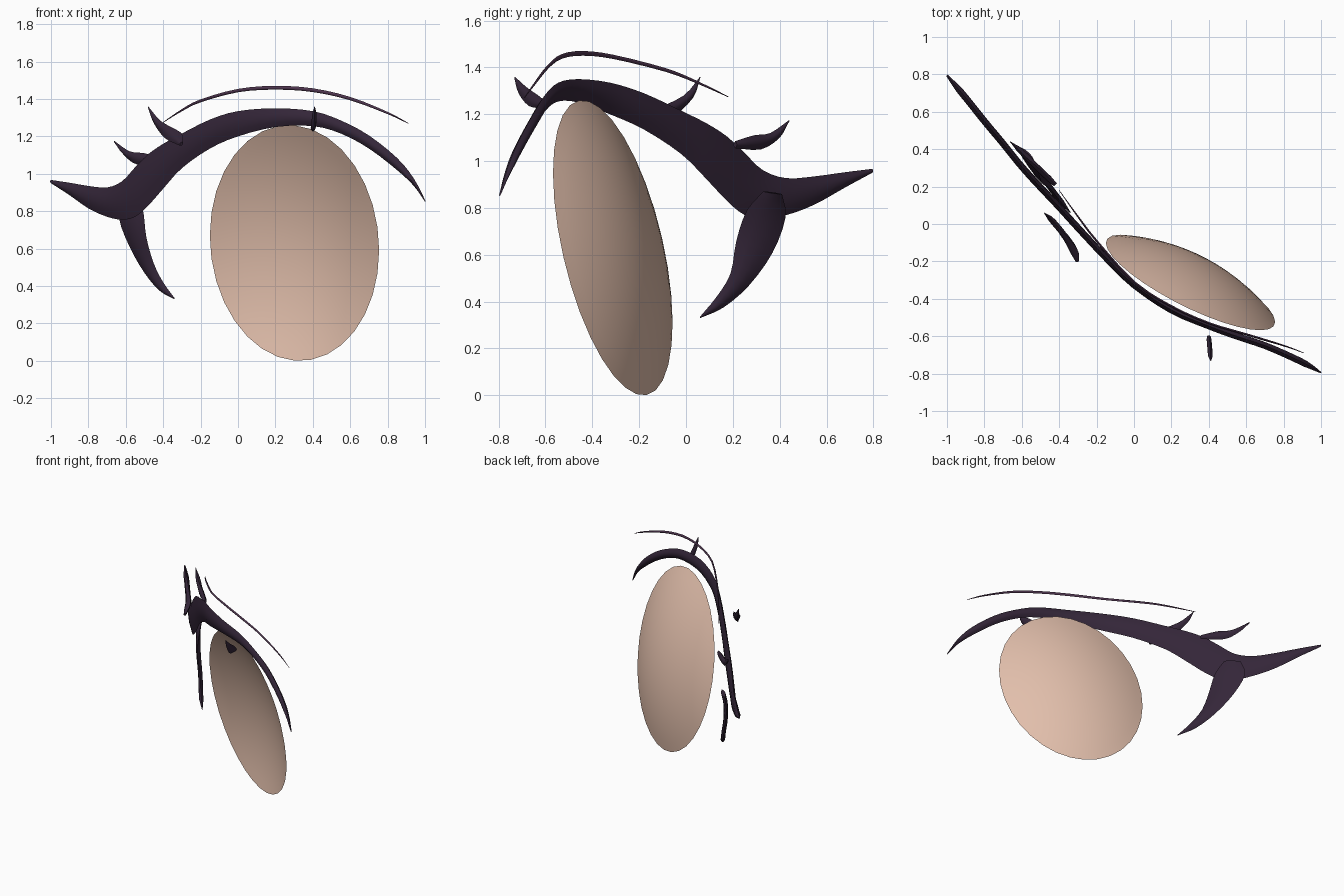
import bpy, bmesh, math
from mathutils import Vector

if "Cube" in bpy.data.objects:
    bpy.data.objects.remove(bpy.data.objects["Cube"])


def material(name, color):
    m = bpy.data.materials.new(name)
    m.diffuse_color = (*color, 1)
    m.use_nodes = True
    m.node_tree.nodes["Principled BSDF"].inputs["Base Color"].default_value = m.diffuse_color
    return m


PLUM = material("dark plum", (0.034, 0.019, 0.040))
MAUVE = material("mauve", (0.075, 0.034, 0.075))
PEACH = material("peach", (0.76, 0.52, 0.41))


def finish(name, bm, mat, angle):
    bmesh.ops.remove_doubles(bm, verts=bm.verts, dist=0.0005)
    bmesh.ops.recalc_face_normals(bm, faces=bm.faces)
    me = bpy.data.meshes.new(name)
    bm.to_mesh(me)
    bm.free()
    me.materials.append(mat)
    ob = bpy.data.objects.new(name, me)
    bpy.context.collection.objects.link(ob)
    bpy.context.view_layer.objects.active = ob
    ob.select_set(True)
    bpy.ops.object.shade_smooth_by_angle(angle=math.radians(angle))
    ob.select_set(False)
    return ob


def smooth_path(pts, steps=3):
    """Catmull-Rom curve through the points."""
    p = [Vector(q) for q in pts]
    p = [2 * p[0] - p[1]] + p + [2 * p[-1] - p[-2]]
    out = []
    for i in range(1, len(p) - 2):
        a, b, c, d = p[i - 1:i + 3]
        for k in range(steps):
            t = k / steps
            out.append(0.5 * (2 * b + (c - a) * t + (2 * a - 5 * b + 4 * c - d) * t * t
                              + (3 * b - a - 3 * c + d) * t ** 3))
    return out + [p[-2]]


def ribbon(name, edge_a, edge_b, thick, mat=PLUM):
    """Tapering blade with a lens section between two edge curves."""
    A, B = smooth_path(edge_a), smooth_path(edge_b)
    mid = [(a + b) / 2 for a, b in zip(A, B)]
    bm = bmesh.new()
    rings = []
    for i, (a, b) in enumerate(zip(A, B)):
        along = mid[min(i + 1, len(mid) - 1)] - mid[max(i - 1, 0)]
        across = b - a
        n = along.cross(across).normalized()
        t = min(thick, across.length * 0.35)
        section = [(0, 0), (.25, .75), (.5, 1), (.75, .75), (1, 0),
                   (.75, -.75), (.5, -1), (.25, -.75)]
        rings.append([bm.verts.new(a + across * s + n * t * h) for s, h in section])
    for r, q in zip(rings, rings[1:]):
        for j in range(8):
            k = (j + 1) % 8
            bm.faces.new((r[j], r[k], q[k], q[j]))
    bm.faces.new(rings[0])
    bm.faces.new(rings[-1])
    return finish(name, bm, mat, 50)


# Eye: tilted oval dish, hollow toward the front
centre = Vector((0.302, -0.3125, 0.63))
normal = Vector((0.486, 1, 0.229)).normalized()
DEPTH, SEG, RINGS = 0.12, 32, 10
bm = bmesh.new()
rows = []
for i in range(1, RINGS + 1):
    r = i / RINGS
    row = []
    for j in range(SEG):
        t = 2 * math.pi * j / SEG
        x = 0.4525 * math.cos(t)
        z = -0.04 * math.cos(t) + 0.629 * math.sin(t)
        rim = Vector((x, -0.486 * x - 0.229 * z, z))
        row.append(bm.verts.new(centre + rim * r + normal * DEPTH * (1 - r * r)))
    rows.append(row)
apex = bm.verts.new(centre + normal * DEPTH)
for j in range(SEG):
    k = (j + 1) % SEG
    bm.faces.new((apex, rows[0][j], rows[0][k]))
    for r, q in zip(rows, rows[1:]):
        bm.faces.new((r[j], q[j], q[k], r[k]))
finish("eye_dish", bm, PEACH, 60)

# Upper lash line: x, y, top z, bottom z
band = [(-1, .795, .967, .950), (-.9, .675, .952, .885), (-.8, .55, .935, .815),
        (-.7, .43, .927, .77), (-.62, .33, .96, .755), (-.55, .25, 1.035, .77),
        (-.48, .175, 1.105, .83), (-.4, .09, 1.16, .92), (-.3, -.02, 1.215, 1.03),
        (-.15, -.18, 1.29, 1.135), (0, -.325, 1.335, 1.20), (.2, -.46, 1.35, 1.25),
        (.4, -.545, 1.335, 1.255), (.55, -.60, 1.285, 1.215), (.7, -.65, 1.205, 1.135),
        (.85, -.715, 1.085, 1.02), (.94, -.76, .975, .935), (1, -.795, .86, .85)]
ribbon("upper_lash_line", [(x, y, t) for x, y, t, b in band],
       [(x, y, b) for x, y, t, b in band], 0.018)

# Lower outer lash
ribbon("lower_lash",
       [(-.61, .41, .86), (-.635, .425, .76), (-.58, .37, .61), (-.5, .27, .47),
        (-.42, .16, .375), (-.34, .06, .33)],
       [(-.53, .33, .87), (-.505, .26, .79), (-.49, .215, .66), (-.45, .19, .52),
        (-.40, .13, .42), (-.34, .06, .336)], 0.015)

# Small upper lashes
ribbon("inner_lash",
       [(-.48, .06, 1.36), (-.41, -.01, 1.28), (-.305, -.13, 1.22), (-.295, -.2, 1.17)],
       [(-.482, .06, 1.355), (-.45, .03, 1.27), (-.39, -.06, 1.19), (-.31, -.2, 1.15)], 0.016)
ribbon("outer_lash",
       [(-.66, .44, 1.175), (-.58, .36, 1.12), (-.5, .29, 1.11), (-.42, .21, 1.085)],
       [(-.663, .44, 1.17), (-.61, .4, 1.10), (-.54, .32, 1.05), (-.42, .21, 1.055)], 0.016)
ribbon("front_lash",
       [(.41, -.73, 1.36), (.408, -.68, 1.315), (.405, -.63, 1.28), (.40, -.595, 1.25)],
       [(.41, -.733, 1.355), (.408, -.715, 1.29), (.403, -.67, 1.235), (.40, -.605, 1.225)], 0.013)

# Eyelid crease: slim tapering line above the lash line
crease = [(-.4, .18, 1.275), (-.3, .04, 1.34), (-.2, -.09, 1.39), (0, -.31, 1.445),
          (.2, -.44, 1.46), (.4, -.53, 1.447), (.6, -.59, 1.402), (.8, -.65, 1.325),
          (.91, -.69, 1.27)]
half = [.002, .006, .008, .009, .010, .010, .009, .006, .002]
ribbon("eyelid_crease", [(x, y, z + h) for (x, y, z), h in zip(crease, half)],
       [(x, y, z - h) for (x, y, z), h in zip(crease, half)], 0.006, MAUVE)
